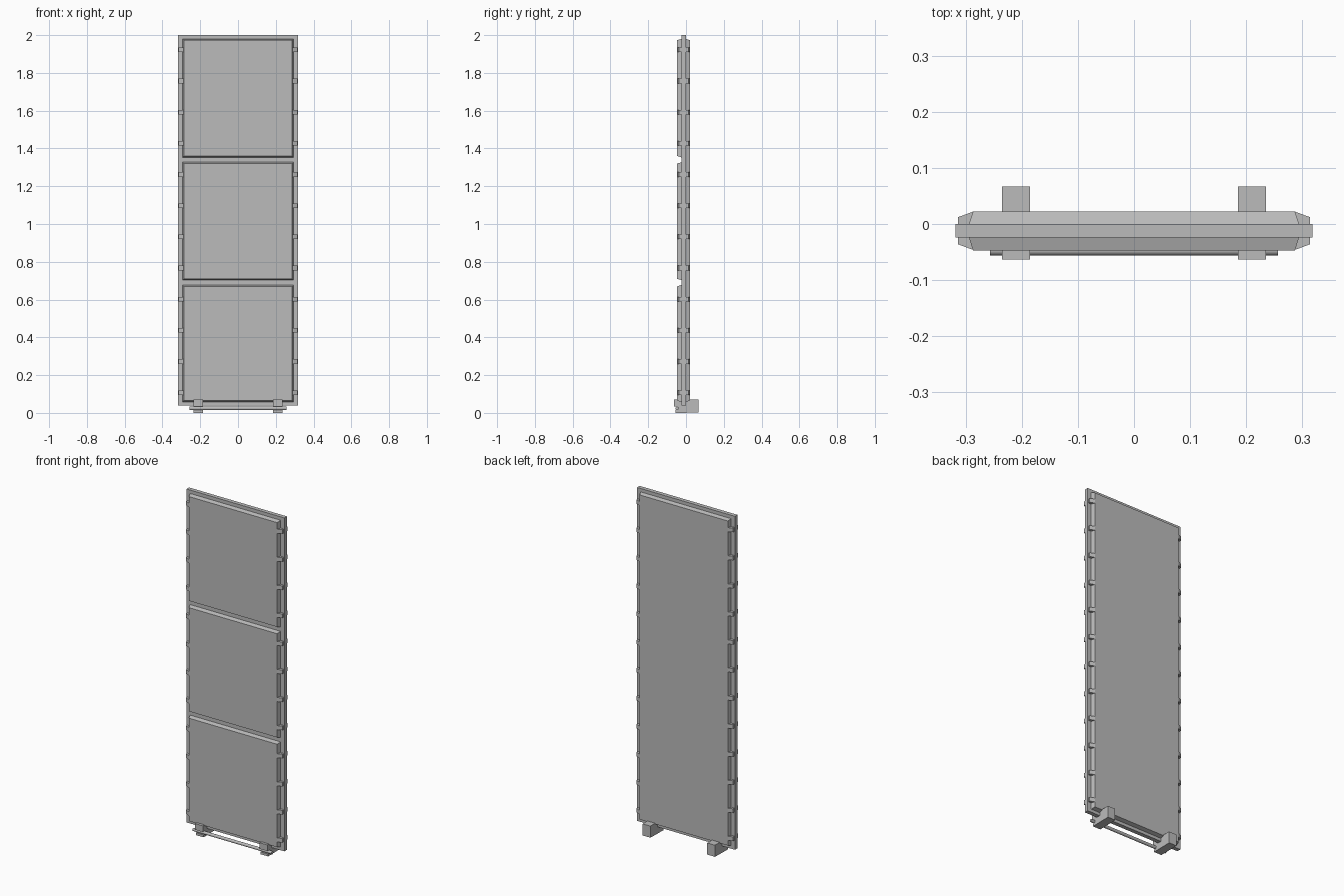
import bpy
import bmesh
from math import pi

cube = bpy.data.objects.get("Cube")
if cube:
    bpy.data.objects.remove(cube, do_unlink=True)

GREY = (0.5, 0.5, 0.5, 1.0)
mat = bpy.data.materials.new("plain grey")
mat.use_nodes = True
mat.diffuse_color = GREY
mat.node_tree.nodes["Principled BSDF"].inputs["Base Color"].default_value = GREY


def finish(name, bm):
    bmesh.ops.recalc_face_normals(bm, faces=bm.faces)
    mesh = bpy.data.meshes.new(name)
    bm.to_mesh(mesh)
    bm.free()
    mesh.materials.append(mat)
    obj = bpy.data.objects.new(name, mesh)
    bpy.context.collection.objects.link(obj)
    return obj


def slab(name, half_width, z0, z1, y_base, y_face, taper=0.0):
    """Box whose outer face is inset by taper on every edge."""
    bm = bmesh.new()
    rings = []
    for y, t in ((y_base, 0), (y_face, taper)):
        w = half_width - t
        rings.append([bm.verts.new(p) for p in (
            (-w, y, z0 + t), (w, y, z0 + t), (w, y, z1 - t), (-w, y, z1 - t))])
    a, b = rings
    bm.faces.new(a)
    bm.faces.new(b)
    for i in range(4):
        j = (i + 1) % 4
        bm.faces.new((a[i], a[j], b[j], b[i]))
    return finish(name, bm)


def prism(bm, start, end):
    """Solid between two matching outlines."""
    a = [bm.verts.new(p) for p in start]
    b = [bm.verts.new(p) for p in end]
    bm.faces.new(a)
    bm.faces.new(b)
    for i in range(len(a)):
        j = (i + 1) % len(a)
        bm.faces.new((a[i], a[j], b[j], b[i]))


# Central plate with tapered panels on both sides
PLATE_FRONT, PLATE_BACK = -0.024, 0.0
slab("central_plate", 0.318, 0.04, 2.0, PLATE_FRONT, PLATE_BACK)
slab("back_panel", 0.294, 0.058, 1.98, PLATE_BACK, 0.022, 0.007)
for name, z0, z1 in (("lower", 0.058, 0.677),
                     ("middle", 0.703, 1.327),
                     ("upper", 1.353, 1.98)):
    slab(name + "_front_panel", 0.294, z0, z1, PLATE_FRONT, -0.047, 0.007)

# Sloped clips along both long edges, front and back
for side, sx in (("left", 1), ("right", -1)):
    for face, base, sy in (("front", PLATE_FRONT, -1), ("back", PLATE_BACK, 1)):
        bm = bmesh.new()
        outline = [(0.28, 0), (0.314, 0), (0.314, 0.012), (0.287, 0.022), (0.28, 0.022)]
        for i in range(12):
            z = 0.107 + 0.165 * i
            prism(bm, *[[(sx * x, base + sy * y, z + dz) for x, y in outline]
                        for dz in (-0.012, 0.012)])
        finish(f"{side}_{face}_clips", bm)

# Bottom brackets, notched at the front to hold the rod
bracket = [(0.067, 0.002), (0.067, 0.07), (-0.063, 0.07), (-0.063, 0.034),
           (-0.046, 0.034), (-0.039, 0.028), (-0.039, 0.02), (-0.046, 0.014),
           (-0.056, 0.014), (-0.056, 0.0), (-0.035, 0.0)]
for side, sx in (("left", 1), ("right", -1)):
    bm = bmesh.new()
    prism(bm, *[[(sx * x, y, z) for y, z in bracket] for x in (0.185, 0.235)])
    finish(side + "_bracket", bm)

# Rod
bpy.ops.mesh.primitive_cylinder_add(vertices=16, radius=0.009, depth=0.514,
                                    location=(0, -0.047, 0.024),
                                    rotation=(0, pi / 2, 0))
rod = bpy.context.object
rod.name = "rod"
rod.data.materials.append(mat)
bpy.ops.object.shade_smooth_by_angle()
